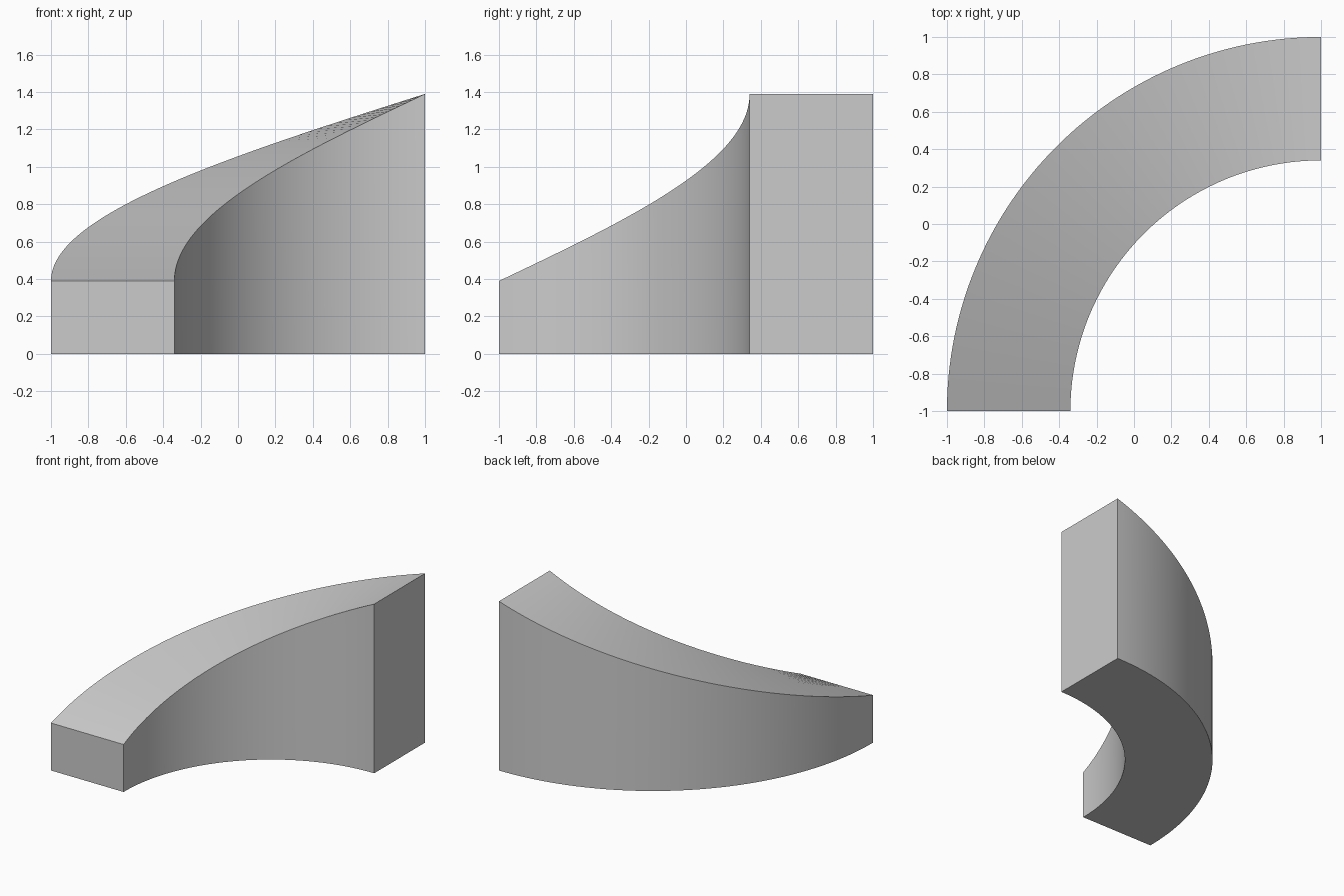
import bpy, bmesh, math

cube = bpy.data.objects.get("Cube")
if cube:
    bpy.data.objects.remove(cube, do_unlink=True)

STEPS = 64
CENTRE = (1.0, -1.0)
INNER, OUTER = 1.34, 2.0
LOW, HIGH = 0.39, 1.39

grey = bpy.data.materials.new("light grey")
grey.use_nodes = True
colour = (0.6, 0.6, 0.6, 1.0)
grey.diffuse_color = colour
grey.node_tree.nodes["Principled BSDF"].inputs["Base Color"].default_value = colour


def section(bm, t):
    """Upright rectangular cross-section at fraction t of the quarter turn."""
    angle = math.pi - t * math.pi / 2
    top = LOW + (HIGH - LOW) * t
    corners = ((INNER, 0), (OUTER, 0), (OUTER, top), (INNER, top))
    return [bm.verts.new((CENTRE[0] + r * math.cos(angle),
                          CENTRE[1] + r * math.sin(angle), z))
            for r, z in corners]


# Curved ramp: cross-sections swept round a quarter circle, rising steadily
bm = bmesh.new()
rings = [section(bm, i / STEPS) for i in range(STEPS + 1)]
for a, b in zip(rings, rings[1:]):
    for i in range(4):
        j = (i + 1) % 4
        bm.faces.new((a[i], a[j], b[j], b[i]))

# Flat end caps
bm.faces.new(rings[0])
bm.faces.new(rings[-1])
bmesh.ops.recalc_face_normals(bm, faces=bm.faces)

mesh = bpy.data.meshes.new("curved_ramp")
bm.to_mesh(mesh)
bm.free()
mesh.materials.append(grey)
ramp = bpy.data.objects.new("curved_ramp", mesh)
bpy.context.collection.objects.link(ramp)

# Smooth curved walls with crisp edges
bpy.ops.object.select_all(action="DESELECT")
ramp.select_set(True)
bpy.context.view_layer.objects.active = ramp
bpy.ops.object.shade_smooth_by_angle(angle=math.radians(30))
